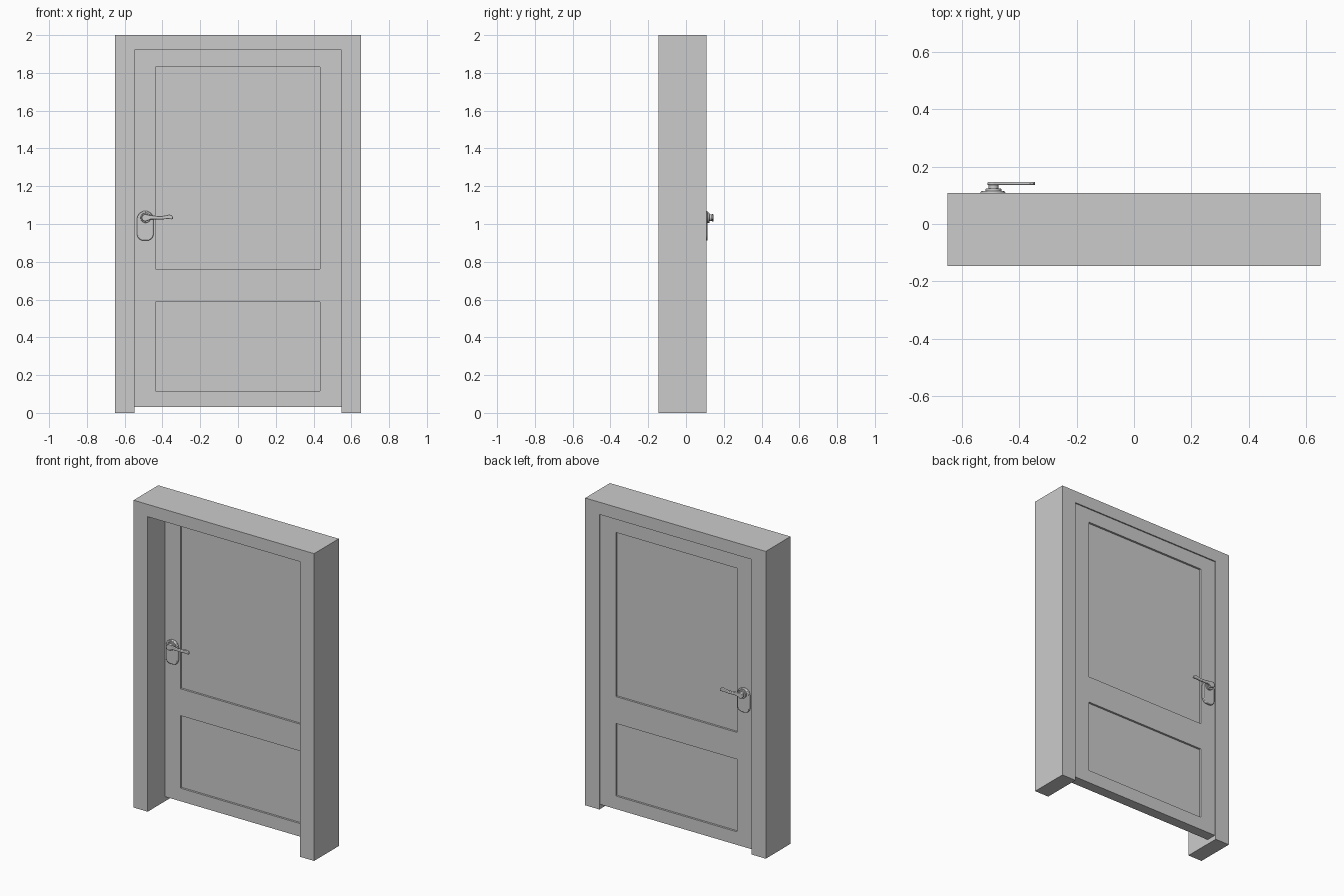
import bpy, bmesh, math

if "Cube" in bpy.data.objects:
    bpy.data.objects.remove(bpy.data.objects["Cube"])

DOOR_Y = 0.066      # middle of the door leaf
HALF_T = 0.034      # half leaf thickness


def finish(name, bm, y=0.0):
    bmesh.ops.recalc_face_normals(bm, faces=bm.faces)
    me = bpy.data.meshes.new(name)
    bm.to_mesh(me)
    bm.free()
    ob = bpy.data.objects.new(name, me)
    ob.location.y = y
    bpy.context.collection.objects.link(ob)
    return ob


def prism(name, outline, y0, y1, y=0.0):
    """Extrude an x/z outline from y0 to y1."""
    bm = bmesh.new()
    face = bm.faces.new([bm.verts.new((px, y0, pz)) for px, pz in outline])
    ext = bmesh.ops.extrude_face_region(bm, geom=[face])
    verts = [g for g in ext["geom"] if isinstance(g, bmesh.types.BMVert)]
    bmesh.ops.translate(bm, verts=verts, vec=(0, y1 - y0, 0))
    return finish(name, bm, y)


def arc(cx, cz, r, a0, a1, n):
    return [(cx + r * math.cos(math.radians(a0 + (a1 - a0) * i / n)),
             cz + r * math.sin(math.radians(a0 + (a1 - a0) * i / n)))
            for i in range(n + 1)]


def hardware(ob, bevel):
    """Round the edges and repeat the part on the other side of the leaf."""
    bpy.ops.object.select_all(action='DESELECT')
    ob.select_set(True)
    bpy.context.view_layer.objects.active = ob
    bpy.ops.object.shade_smooth_by_angle(angle=math.radians(35))
    b = ob.modifiers.new("bevel", 'BEVEL')
    b.width, b.segments, b.limit_method = bevel, 2, 'ANGLE'
    b.angle_limit = math.radians(50)
    m = ob.modifiers.new("mirror", 'MIRROR')
    m.use_axis = (False, True, False)


# Frame: two jambs and a head in one profile
W, IN, TOP = 0.65, 0.548, 1.92
prism("door_frame", [(-W, 0), (-IN, 0), (-IN, TOP), (IN, TOP),
                     (IN, 0), (W, 0), (W, 2), (-W, 2)], -0.146, 0.108)

# Door leaf: solid slab with two sunk panels on each side
xs = [-IN, -0.438, 0.435, IN]
zs = [0.03, 0.115, 0.587, 0.762, 1.83, TOP]
bm = bmesh.new()
v = [[bm.verts.new((px, -HALF_T, pz)) for pz in zs] for px in xs]
cells = [bm.faces.new((v[i][j], v[i + 1][j], v[i + 1][j + 1], v[i][j + 1]))
         for i in range(3) for j in range(5)]
ext = bmesh.ops.extrude_face_region(bm, geom=cells, use_keep_orig=True)
bmesh.ops.translate(bm, vec=(0, 2 * HALF_T, 0),
                    verts=[g for g in ext["geom"] if isinstance(g, bmesh.types.BMVert)])
bmesh.ops.recalc_face_normals(bm, faces=bm.faces)
for f in [f for f in bm.faces if abs(f.calc_center_median().x) < 0.1
          and abs(f.normal.y) > 0.9
          and any(a < f.calc_center_median().z < b for a, b in ((zs[1], zs[2]), (zs[3], zs[4])))]:
    side = math.copysign(1, f.calc_center_median().y)
    sunk = bmesh.ops.extrude_discrete_faces(bm, faces=[f])["faces"][0]
    bmesh.ops.translate(bm, verts=sunk.verts, vec=(0, -side * 0.013, 0))
finish("door_leaf", bm, DOOR_Y)

# Handle back plate: round top, softer corners below
cx, cz = -0.491, 1.033
plate = (arc(cx, 1.026, 0.043, 0, 180, 20)
         + arc(cx - 0.009, 0.946, 0.034, 180, 270, 8)
         + arc(cx + 0.009, 0.946, 0.034, 270, 360, 8))
hardware(prism("handle_plate", plate, HALF_T - 0.002, HALF_T + 0.014, DOOR_Y), 0.004)

# Rosette and neck
for name, r, y0, y1 in (("handle_rosette", 0.027, 0.044, 0.058),
                        ("handle_neck", 0.017, 0.054, 0.075)):
    ring = arc(cx + 0.002, cz, r, 0, 360, 32)[:-1]
    hardware(prism(name, ring, y0, y1, DOOR_Y), 0.002)

# Lever: round head flowing into a gently waved grip (x, z, half width)
spine = [(-0.462, 1.036, 0.011), (-0.435, 1.034, 0.009), (-0.405, 1.033, 0.009),
         (-0.38, 1.036, 0.010), (-0.362, 1.038, 0.012), (-0.35, 1.035, 0.010),
         (-0.344, 1.031, 0.004)]
lever = (arc(cx, cz, 0.019, 60, 300, 16)
         + [(px, pz - w) for px, pz, w in spine]
         + [(px, pz + w) for px, pz, w in reversed(spine)])
hardware(prism("handle_lever", lever, 0.069, 0.080, DOOR_Y), 0.003)
